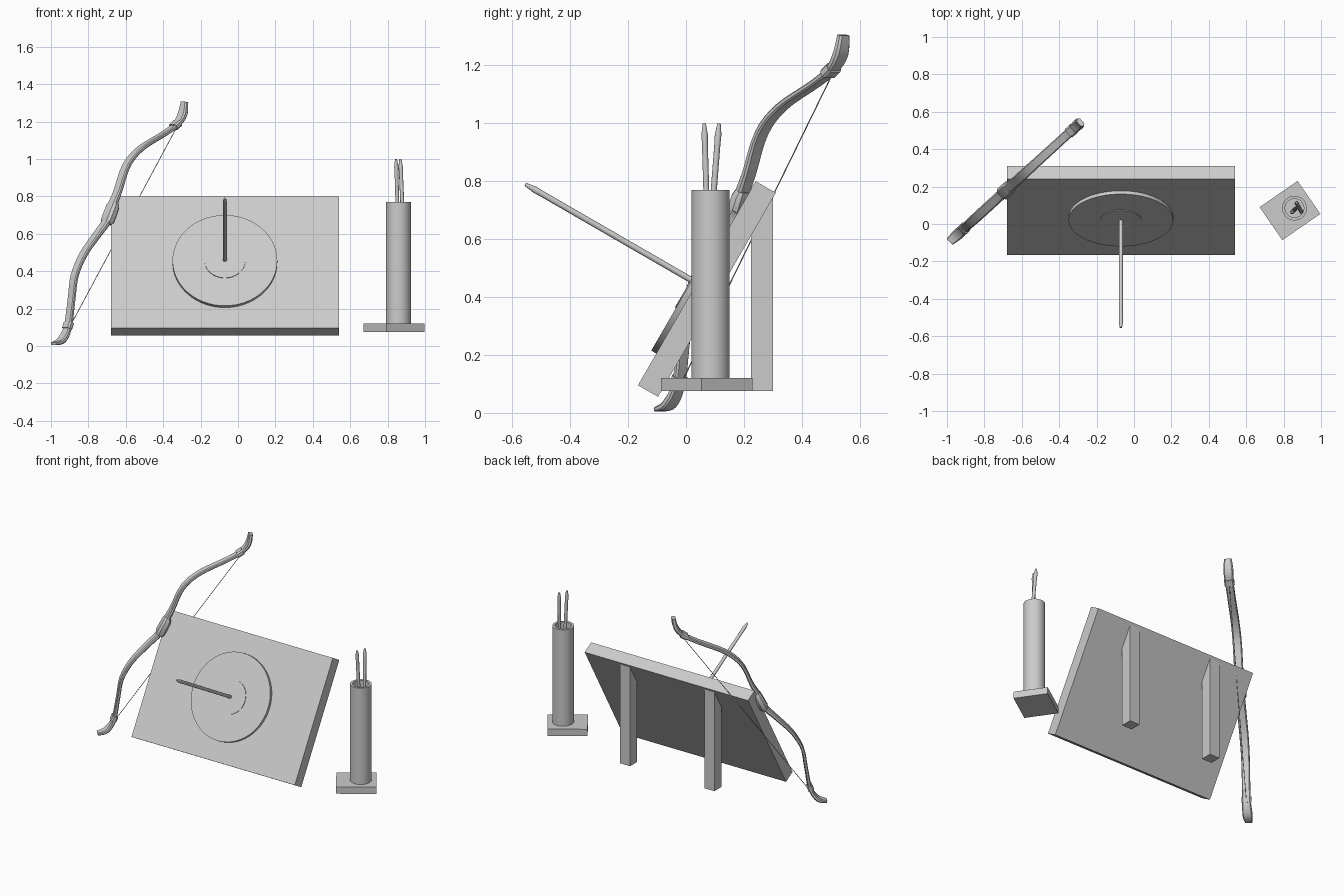
import bpy, bmesh, math
from mathutils import Vector, Matrix

if "Cube" in bpy.data.objects:
    bpy.data.objects.remove(bpy.data.objects["Cube"])


def finish(name, bm, matrix=None):
    bmesh.ops.remove_doubles(bm, verts=bm.verts, dist=1e-6)
    bmesh.ops.recalc_face_normals(bm, faces=bm.faces)
    me = bpy.data.meshes.new(name)
    bm.to_mesh(me)
    bm.free()
    ob = bpy.data.objects.new(name, me)
    bpy.context.collection.objects.link(ob)
    if matrix:
        ob.matrix_world = matrix
    bpy.ops.object.select_all(action='DESELECT')
    ob.select_set(True)
    bpy.context.view_layer.objects.active = ob
    bpy.ops.object.shade_smooth_by_angle(angle=math.radians(35))
    return ob


def box(name, size, matrix):
    bm = bmesh.new()
    bmesh.ops.create_cube(bm, size=1)
    bmesh.ops.scale(bm, vec=size, verts=bm.verts)
    return finish(name, bm, matrix)


def lathe(name, profile, sides, matrix):
    """Revolve (radius, height) points around local z."""
    bm = bmesh.new()
    vs = [bm.verts.new((r, 0, z)) for r, z in profile]
    es = [bm.edges.new(p) for p in zip(vs, vs[1:])]
    bmesh.ops.spin(bm, geom=vs + es, axis=(0, 0, 1), cent=(0, 0, 0),
                   angle=math.tau, steps=sides, use_merge=True)
    return finish(name, bm, matrix)


def aim(start, direction):
    rot = Vector(direction).to_track_quat('Z', 'Y').to_matrix().to_4x4()
    return Matrix.Translation(start) @ rot


# --- target board, leaning back 30 degrees ---
CX = -0.07
normal = Vector((0, -math.cos(math.radians(30)), 0.5))
face = Vector((CX, 0.0375, 0.4475))
tilt = Matrix.Rotation(math.radians(-30), 4, 'X')
box("target_board", (1.22, 0.08, 0.813),
    Matrix.Translation(face - normal * 0.04) @ tilt)


def disc(name, r, h):
    lathe(name, [(0, -0.005), (r, -0.005), (r, h), (0, h)], 64, aim(face, normal))


disc("target_disc", 0.28, 0.02)
disc("target_bullseye", 0.11, 0.024)

# support legs, tops sloped to stay inside the board
for side, label in ((-1, "left"), (1, "right")):
    leg = box("support_leg_" + label, (0.075, 0.075, 0.6),
              Matrix.Translation((CX + side * 0.315, 0.2625, 0.375)))
    for v in leg.data.vertices:
        if v.co.z > 0:
            v.co.z = 0.25 + 1.732 * (v.co.y + 0.0375) + 0.005

# --- arrows ---
L = 0.665
shaft = [(0, 0), (0.0105, 0), (0.0105, L - 0.07), (0.0115, L - 0.04),
         (0.006, L - 0.002), (0, L)]
lathe("arrow_in_target", shaft, 12, aim(face + normal * 0.02, normal))
for i, (top, low) in enumerate((((0.845, 0.063, 1.0), (0.852, 0.07, 0.77)),
                                ((0.868, 0.114, 1.0), (0.878, 0.096, 0.77)))):
    d = (Vector(top) - Vector(low)).normalized()
    lathe(f"arrow_in_quiver_{i + 1}", shaft, 12, aim(Vector(top) - d * L, d))

# --- quiver and its base ---
lathe("quiver", [(0, 0.11), (0.066, 0.11), (0.066, 0.77), (0.05, 0.77),
                 (0.05, 0.15), (0, 0.15)], 40, Matrix.Translation((0.858, 0.085, 0)))
box("quiver_base", (0.247, 0.214, 0.045),
    Matrix.Translation((0.834, 0.072, 0.0975)) @ Matrix.Rotation(math.radians(34.6), 4, 'Z'))

# --- bow, lying in a vertical plane turned about z ---
SLOPE = 0.912
WIDE = Vector((-SLOPE, 1, 0)).normalized()


def on_bow(x, z):
    return Vector((x, 0.182 + SLOPE * (x + 0.682), z))


def loft(name, pts):
    """Sweep a chamfered rectangle through (centre, width, thickness)."""
    bm = bmesh.new()
    rings = []
    for i, (c, w, t) in enumerate(pts):
        tan = (pts[min(i + 1, len(pts) - 1)][0] - pts[max(i - 1, 0)][0]).normalized()
        n = WIDE.cross(tan)
        a, b, k = w / 2, t / 2, min(w, t) * 0.25
        sec = [(a, b - k), (a - k, b), (k - a, b), (-a, b - k),
               (-a, k - b), (k - a, -b), (a - k, -b), (a, k - b)]
        rings.append([bm.verts.new(c + WIDE * u + n * v) for u, v in sec])
    for r, q in zip(rings, rings[1:]):
        for j in range(8):
            bm.faces.new((r[j], r[j - 1], q[j - 1], q[j]))
    bm.faces.new(rings[0])
    bm.faces.new(rings[-1])
    return finish(name, bm)


# limb control points: x, z, width, thickness
ctrl = [(-0.985, 0.012, 0.045, 0.016), (-0.944, 0.03, 0.06, 0.026),
        (-0.91, 0.10, 0.052, 0.024), (-0.89, 0.25, 0.05, 0.02),
        (-0.873, 0.377, 0.052, 0.021), (-0.826, 0.49, 0.055, 0.022),
        (-0.757, 0.59, 0.055, 0.026), (-0.70, 0.67, 0.055, 0.032),
        (-0.67, 0.757, 0.055, 0.032), (-0.643, 0.826, 0.055, 0.026),
        (-0.596, 0.965, 0.055, 0.022), (-0.52, 1.056, 0.052, 0.021),
        (-0.393, 1.136, 0.05, 0.02), (-0.329, 1.185, 0.052, 0.024),
        (-0.297, 1.238, 0.06, 0.03), (-0.286, 1.304, 0.045, 0.025)]
path = []
P = [Vector(c) for c in ctrl]
for i in range(len(P) - 1):
    p0, p1, p2, p3 = P[max(i - 1, 0)], P[i], P[i + 1], P[min(i + 2, len(P) - 1)]
    for s in range(4):
        t = s / 4
        path.append(p1 + 0.5 * t * ((p2 - p0) + t * ((2 * p0 - 5 * p1 + 4 * p2 - p3)
                    + t * (3 * p1 - p0 - 3 * p2 + p3))))
path.append(P[-1])
loft("bow_limbs", [(on_bow(p[0], p[1]), p[2], p[3]) for p in path])
loft("bow_grip", [(on_bow(-0.704, 0.655), 0.06, 0.04), (on_bow(-0.698, 0.668), 0.075, 0.055),
                  (on_bow(-0.67, 0.745), 0.075, 0.05), (on_bow(-0.664, 0.765), 0.058, 0.04)])

# string wraps and bowstring
loft("string_wrap_upper", [(on_bow(-0.346, 1.17), 0.06, 0.036), (on_bow(-0.322, 1.192), 0.06, 0.036)])
loft("string_wrap_lower", [(on_bow(-0.914, 0.092), 0.06, 0.036), (on_bow(-0.904, 0.125), 0.06, 0.036)])
a, b = on_bow(-0.898, 0.105), on_bow(-0.33, 1.165)
n = (b - a).length
lathe("bowstring", [(0, 0), (0.002, 0), (0.002, n), (0, n)], 8, aim(a, b - a))
